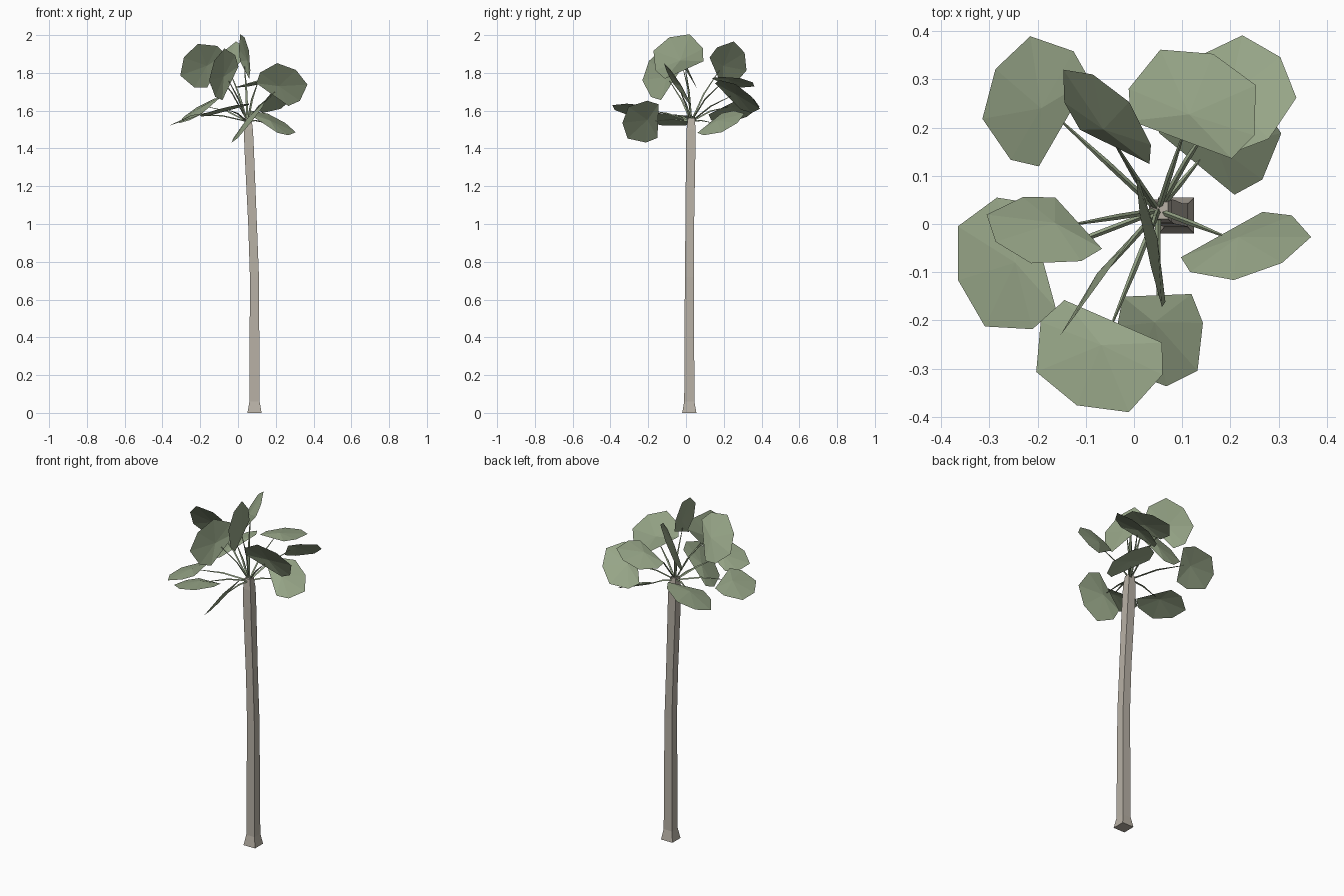
import bpy, bmesh
from mathutils import Vector as V

if "Cube" in bpy.data.objects:
    bpy.data.objects.remove(bpy.data.objects["Cube"])


def material(name, rgb):
    m = bpy.data.materials.new(name)
    m.diffuse_color = (*rgb, 1)
    m.use_nodes = True
    m.node_tree.nodes["Principled BSDF"].inputs["Base Color"].default_value = m.diffuse_color
    return m


BARK = material("bark", (0.48, 0.44, 0.38))
GREEN = material("leaf_green", (0.31, 0.38, 0.245))


def add_object(name, bm, mat):
    me = bpy.data.meshes.new(name)
    bm.to_mesh(me)
    bm.free()
    me.materials.append(mat)
    ob = bpy.data.objects.new(name, me)
    bpy.context.collection.objects.link(ob)


def loft(bm, rings):
    rows = [[bm.verts.new(p) for p in r] for r in rings]
    n = len(rows[0])
    for a, b in zip(rows, rows[1:]):
        for i in range(n):
            j = (i + 1) % n
            bm.faces.new((a[i], a[j], b[j], b[i]))
    bm.faces.new(rows[0][::-1])
    bm.faces.new(rows[-1])


# Square trunk with flared foot and a gentle lean: z, x, y, half width
trunk = [(0, .0875, .0175, .0375), (.06, .0875, .0175, .027), (.72, .087, .018, .024),
         (1.0, .077, .02, .023), (1.4, .059, .025, .025), (1.5, .055, .027, .024),
         (1.56, .053, .028, .018)]
bm = bmesh.new()
loft(bm, [[(x + sx * h, y + sy * h, z) for sx, sy in ((-1, -1), (1, -1), (1, 1), (-1, 1))]
          for z, x, y, h in trunk])
add_object("trunk", bm, BARK)

# Seven-sided fan outline: (along, across) from the middle of its base edge
FAN = [(0, -.114), (.061, -.142), (.16, -.108), (.19, 0), (.16, .108), (.061, .142), (0, .114)]
CROWN = V((.05, .028, 1.54))

# Leaf base, pointing direction, width direction
LEAVES = [
    ((-.145, .21, 1.625), (-.74, .58, -.30), (.46, .79, .40)),
    ((-.04, .16, 1.80), (-.24, .79, .56), (.59, -.29, .66)),
    ((.098, .175, 1.75), (.35, .94, 0), (.90, -.36, .20)),
    ((.16, .222, 1.675), (.75, .65, 0), (.51, -.61, .61)),
    ((.13, .125, 1.535), (.63, .77, 0), (.68, -.55, -.45)),
    ((.182, -.022, 1.685), (.70, -.33, .73), (.73, .42, -.54)),
    ((.048, -.148, 1.545), (.10, -.98, -.05), (.63, 0, .78)),
    ((-.043, -.202, 1.603), (-.40, -.92, 0), (.92, -.40, .25)),
    ((-.04, -.075, 1.745), (-.45, -.63, .62), (.37, .50, .78)),
    ((-.192, -.065, 1.58), (-.93, -.28, -.32), (.30, -.95, .10)),
    ((-.115, .002, 1.81), (-.92, -.21, .38), (.46, -.46, .76)),
    ((.035, -.01, 1.815), (0, -.40, .88), (-.20, .81, .44)),
]

for k, (base, u, v) in enumerate(LEAVES, 1):
    base, u = V(base), V(u).normalized()
    v = V(v)
    v = (v - u * v.dot(u)).normalized()
    n = u.cross(v)
    if n.z < 0:
        n = -n
    # Fan blade with a slightly raised centre
    bm = bmesh.new()
    rim = [bm.verts.new(base + u * a + v * b) for a, b in FAN]
    mid = bm.verts.new(base + u * .055 + n * .014)
    for i in range(7):
        bm.faces.new((rim[i], rim[(i + 1) % 7], mid))
    for f in bm.faces:
        f.normal_update()
        if f.normal.dot(n) < 0:
            f.normal_flip()
    add_object(f"leaf_blade_{k}", bm, GREEN)
    # Tapered three-sided stalk with one bend
    d = (base - CROWN).normalized()
    side = d.cross(V((0, 0, 1))).normalized()
    up = side.cross(d)
    path = [(CROWN, .006), (CROWN.lerp(base, .55) + up * .008, .006),
            (base + u * .02, .002)]
    bm = bmesh.new()
    loft(bm, [[p + side * r, p + up * r, p - side * r] for p, r in path])
    bmesh.ops.recalc_face_normals(bm, faces=bm.faces[:])
    add_object(f"leaf_stalk_{k}", bm, GREEN)
